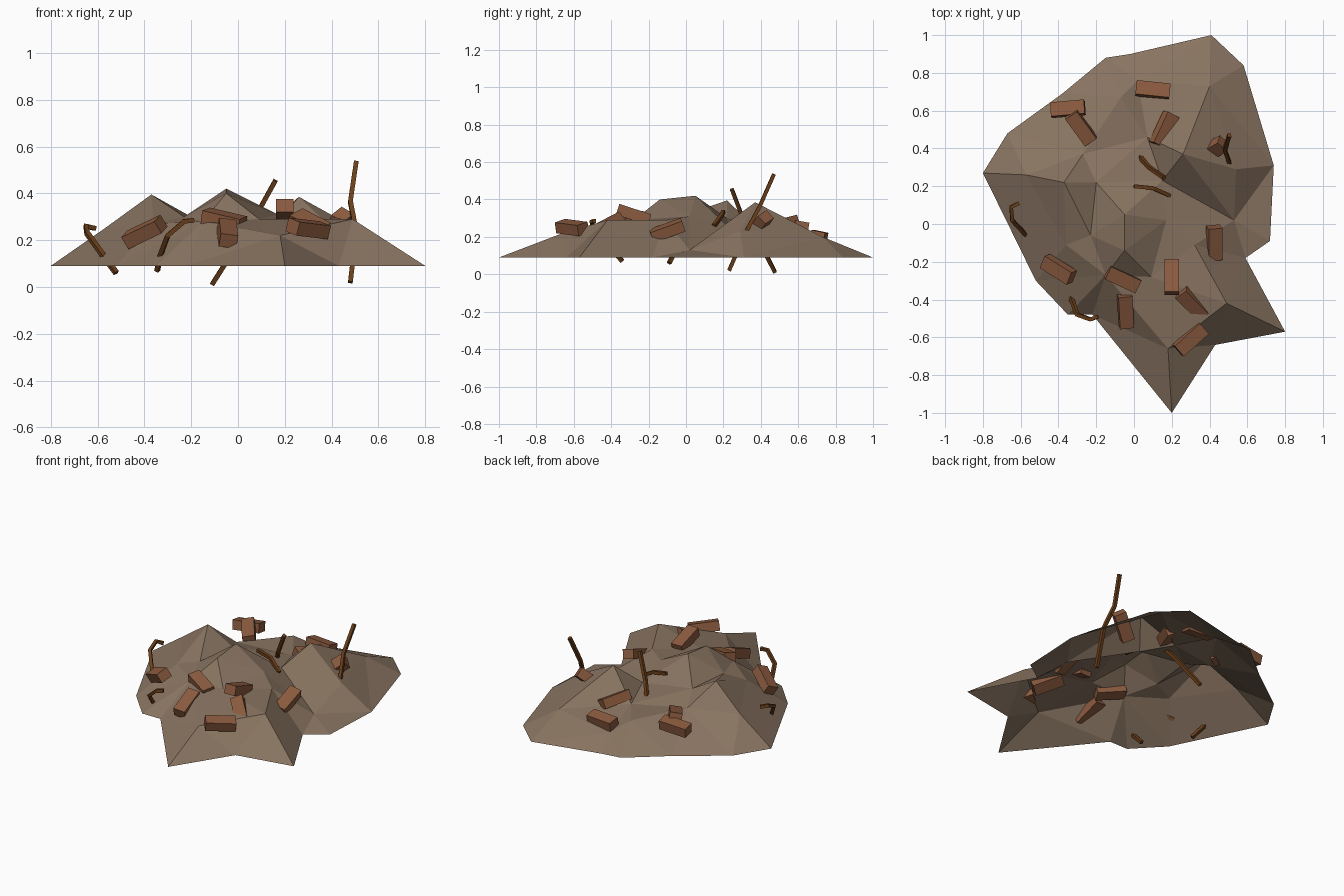
import bpy, bmesh
from math import radians
from mathutils import Vector, Matrix
from mathutils.geometry import delaunay_2d_cdt

if "Cube" in bpy.data.objects:
    bpy.data.objects.remove(bpy.data.objects["Cube"])


def material(name, rgb):
    m = bpy.data.materials.new(name)
    m.diffuse_color = (*rgb, 1)
    m.use_nodes = True
    m.node_tree.nodes["Principled BSDF"].inputs["Base Color"].default_value = m.diffuse_color
    return m


DIRT = material("dirt", (0.25, 0.175, 0.12))
BRICK = material("brick", (0.26, 0.105, 0.05))
RUST = material("rust", (0.15, 0.05, 0.01))


def add_object(name, mesh, mat):
    ob = bpy.data.objects.new(name, mesh)
    mesh.materials.append(mat)
    bpy.context.collection.objects.link(ob)
    return ob


# Mound: open faceted heap, outline at ground height plus peaks and valleys
BASE = 0.09
outline = [(.20, -1.0), (.43, -.64), (.80, -.57), (.59, -.18), (.72, -.09), (.74, .31),
           (.58, .84), (.41, 1.0), (-.02, .90), (-.15, .88), (-.38, .69), (-.67, .48),
           (-.80, .27), (-.52, -.30), (-.35, -.48), (-.22, -.48)]
peaks = {
    "A": (-.57, .26, .25), "B": (-.27, .37, .25), "C": (-.37, .22, .395), "D": (-.20, .22, .30),
    "E": (-.05, .05, .42), "F": (-.05, -.14, .40), "G": (-.23, -.06, .30), "H": (-.36, -.11, .27),
    "I": (-.15, -.27, .28), "J": (.07, .46, .22), "K": (-.07, .67, .23), "L": (.02, .76, .16),
    "M": (.40, .73, .20), "N": (.26, .37, .385), "O": (.54, .29, .23), "P": (.53, .02, .13),
    "Q": (.17, .02, .31), "R": (.32, -.11, .29), "S": (.49, -.42, .29), "T": (.18, -.66, .22),
    "U": (.09, -.28, .29), "W": (.15, .23, .25),
}
ridges = "AB AC BC CD CH DG GE EF FI IT TS RS NP NJ JK KL LJ NM NO OP NW WP WJ EQ QR HG".split()
n = len(outline)
ids = {k: n + i for i, k in enumerate(peaks)}
pts = [(x, y, BASE) for x, y in outline] + list(peaks.values())
edges = [(ids[r[0]], ids[r[1]]) for r in ridges]
res = delaunay_2d_cdt([Vector(p[:2]) for p in pts], edges, [list(range(n))], 1, 1e-5)
verts = [(v.x, v.y, pts[o[0]][2] if o else .3) for v, o in zip(res[0], res[3])]
me = bpy.data.meshes.new("rubble_mound")
me.from_pydata(verts, [], [list(f) for f in res[2]])
add_object("rubble_mound", me, DIRT)

# Loose bricks: x, y, z, heading, pitch, roll (degrees)
bricks = [
    (-.35, .61, .245, 5, 5, -10), (-.28, .51, .265, -54, -12, 10), (.10, .71, .20, -6, 0, -12),
    (.16, .50, .24, 65, -8, 25), (-.40, -.24, .235, -32, 22, 25), (-.06, -.29, .285, -25, -12, 10),
    (-.045, -.46, .23, 93, 22, 8), (.20, -.28, .32, 90, -18, 0), (.31, -.42, .265, -45, -20, 25),
    (.30, -.61, .25, 42, -5, 15), (.425, -.10, .235, 90, 20, 15),
    (.41, .39, .255, 30, 35, 30),
]
for i, (x, y, z, heading, pitch, roll) in enumerate(bricks):
    bm = bmesh.new()
    bmesh.ops.create_cube(bm, size=1, matrix=Matrix.Diagonal((.18, .075, .06, 1)))
    me = bpy.data.meshes.new("brick")
    bm.to_mesh(me)
    bm.free()
    ob = add_object(f"brick_{i + 1}", me, BRICK)
    ob.location = (x, y, z)
    ob.rotation_euler = (radians(roll), radians(-pitch), radians(heading))

# Bent reinforcing bars: square section swept along a path
bars = [
    [(.505, .47, .535), (.48, .395, .365), (.505, .325, .235), (.48, .23, .02)],
    [(.16, .245, .455), (.08, .30, .31), (.01, .38, .20), (-.11, .475, .012)],
    [(.19, .15, .26), (.10, .19, .315), (0, .20, .335)],
    [(-.61, .11, .25), (-.65, .09, .26), (-.645, .02, .23), (-.58, -.05, .14), (-.52, -.09, .06)],
    [(-.19, -.49, .285), (-.23, -.505, .28), (-.30, -.48, .22), (-.33, -.40, .14), (-.345, -.34, .07)],
]
for i, path in enumerate(bars):
    p = [Vector(q) for q in path]
    bm = bmesh.new()
    rings, side = [], None
    for k, c in enumerate(p):
        d = (p[min(k + 1, len(p) - 1)] - p[max(k - 1, 0)]).normalized()
        side = side or d.orthogonal()
        side = (side - d * side.dot(d)).normalized()
        up = d.cross(side)
        rings.append([bm.verts.new(c + .014 * o) for o in (side, up, -side, -up)])
    for a, b in zip(rings, rings[1:]):
        for j in range(4):
            bm.faces.new((a[j], a[(j + 1) % 4], b[(j + 1) % 4], b[j]))
    bm.faces.new(rings[0][::-1])
    bm.faces.new(rings[-1])
    me = bpy.data.meshes.new("rusty_bar")
    bm.to_mesh(me)
    bm.free()
    add_object(f"rusty_bar_{i + 1}", me, RUST)
